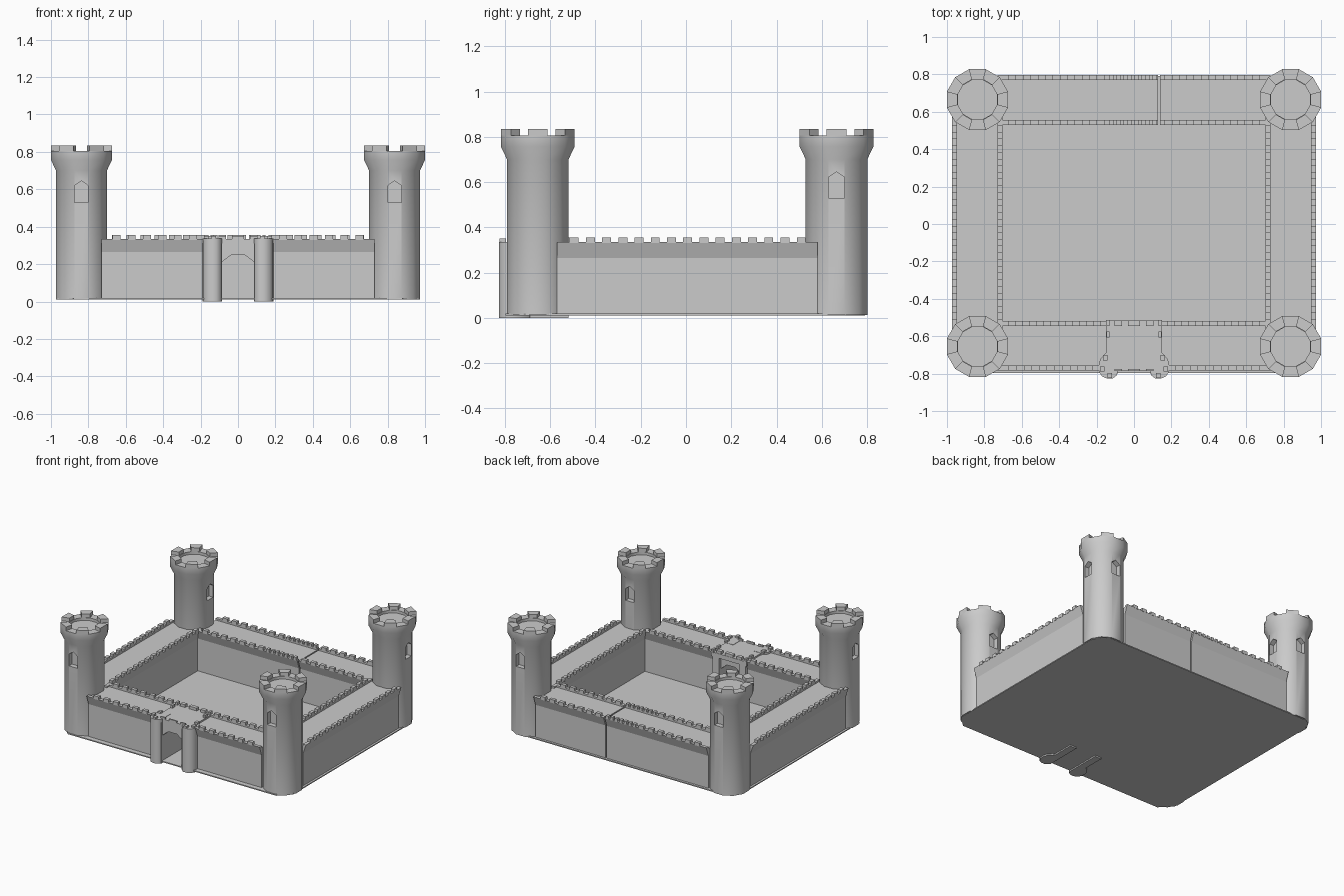
import bpy, bmesh, math
from mathutils import Vector

if "Cube" in bpy.data.objects:
    bpy.data.objects.remove(bpy.data.objects["Cube"])

stone = bpy.data.materials.new("grey stone")
stone.diffuse_color = (0.6, 0.6, 0.6, 1)
stone.use_nodes = True
stone.node_tree.nodes["Principled BSDF"].inputs["Base Color"].default_value = stone.diffuse_color


def finish(name, bm, smooth=False):
    bmesh.ops.recalc_face_normals(bm, faces=bm.faces)
    me = bpy.data.meshes.new(name)
    bm.to_mesh(me)
    bm.free()
    me.materials.append(stone)
    ob = bpy.data.objects.new(name, me)
    bpy.context.collection.objects.link(ob)
    if smooth:
        smooth_shade(ob)
    return ob


def activate(ob):
    bpy.ops.object.select_all(action='DESELECT')
    ob.select_set(True)
    bpy.context.view_layer.objects.active = ob


def smooth_shade(ob):
    activate(ob)
    bpy.ops.object.shade_smooth_by_angle(angle=math.radians(35))


def prism(bm, pts, a, b, place):
    """Extrude a 2D outline from a to b; place(u, v, w) gives the 3D point."""
    ends = [[bm.verts.new(place(u, v, w)) for u, v in pts] for w in (a, b)]
    n = len(pts)
    for e in ends:
        bm.faces.new(e)
    for i in range(n):
        j = (i + 1) % n
        bm.faces.new((ends[0][i], ends[0][j], ends[1][j], ends[1][i]))


def up(u, v, w):
    return (u, v, w)


def box(bm, x0, x1, y0, y1, z0, z1):
    prism(bm, [(x0, y0), (x1, y0), (x1, y1), (x0, y1)], z0, z1, up)


# ---- Corner towers ----
SIDES = 12


def ring(r, cx, cy):
    """Corner points of a 12-sided ring with apothem r."""
    R = r / math.cos(math.pi / SIDES)
    return [(cx + R * math.cos((i - 0.5) * math.tau / SIDES),
             cy + R * math.sin((i - 0.5) * math.tau / SIDES)) for i in range(SIDES)]


def tower(name, cx, cy, windows):
    # shaft, flared head and sunken roof
    bm = bmesh.new()
    profile = [(.136, .012), (.136, .70), (.163, .757), (.163, .806), (.105, .806), (.105, .785)]
    rings = [[bm.verts.new((x, y, z)) for x, y in ring(r, cx, cy)] for r, z in profile]
    bm.faces.new(rings[0])
    bm.faces.new(rings[-1])
    for lo, hi in zip(rings, rings[1:]):
        for i in range(SIDES):
            j = (i + 1) % SIDES
            bm.faces.new((lo[i], lo[j], hi[j], hi[i]))
    body = finish(name, bm)
    # pointed window recesses
    cut = bmesh.new()
    house = [(-.036, .53), (.036, .53), (.036, .62), (0, .645), (-.036, .62)]
    for dx, dy in windows:
        prism(cut, house, .10, .2,
              lambda u, v, w: (cx + dx * w - dy * u, cy + dy * w + dx * u, v))
    cutter = finish("window_cutter", cut)
    cutter.hide_render = True
    mod = body.modifiers.new("windows", 'BOOLEAN')
    mod.operation, mod.object, mod.solver = 'DIFFERENCE', cutter, 'EXACT'
    activate(body)
    bpy.ops.object.modifier_apply(modifier=mod.name)
    bpy.data.objects.remove(cutter)
    smooth_shade(body)
    # merlons on every second side
    bm = bmesh.new()
    outer, inner = ring(.163, cx, cy), ring(.108, cx, cy)
    for i in range(0, SIDES, 2):
        j = (i + 1) % SIDES
        prism(bm, [outer[i], outer[j], inner[j], inner[i]], .80, .834, up)
    finish(name + "_merlons", bm)


tower("front_left_tower", -.837, -.655, [(0, -1), (-1, 0)])
tower("front_right_tower", .837, -.655, [(0, -1), (0, 1)])
tower("back_right_tower", .837, .665, [(1, 0), (0, 1)])
tower("back_left_tower", -.837, .665, [(1, 0), (0, 1)])


# ---- Curtain walls with overhanging parapets ----
def wall(name, along_x, centre, a, b, h, spans):
    """spans: (start, end, spacing, sides) rows of merlons."""
    def place(u, v, w):
        return (w, centre + u, v) if along_x else (centre + u, w, v)
    half = [(h - .024, .012), (h - .024, .265), (h, .335), (h - .026, .335), (h - .026, .322)]
    section = half + [(-u, z) for u, z in reversed(half)]
    bm = bmesh.new()
    prism(bm, section, a, b, place)
    finish(name, bm)
    bm = bmesh.new()
    for start, end, step, sides in spans:
        n = max(1, round((end - start) / step))
        for i in range(n):
            m = start + (i + .5) * (end - start) / n
            for s in sides:
                u0, u1 = s * h, s * (h - .026)
                prism(bm, [(u0, .33), (u1, .33), (u1, .355), (u0, .355)],
                      m - step * .27, m + step * .27, place)
    finish(name + "_merlons", bm)


both = (-1, 1)
for side, s in (("left", -1), ("right", 1)):
    wall(side + "_wall", False, s * .838, -.57, .58, .135, [(-.53, .545, .073, both)])
    lo, hi = sorted((s * .085, s * .73))
    outer, inner = sorted((s * .20, s * .69)), sorted((s * .16, s * .69))
    wall("front_" + side + "_wall", True, -.651, lo, hi, .132,
         [(*outer, .077, (-1,)), (*inner, .077, (1,))])
# the back wall has a narrow joint right of its middle
wall("back_left_wall", True, .663, -.73, .128, .134,
     [(-.69, -.14, .077, both), (-.14, .128, .041, both)])
wall("back_right_wall", True, .663, .138, .73, .134, [(.145, .69, .077, both)])

# ---- Gatehouse ----
bm = bmesh.new()
arch = [(-.09, .334), (-.09, .205), (-.075, .22), (-.035, .25),
        (.035, .25), (.075, .22), (.09, .205), (.09, .334)]
prism(bm, arch, -.787, -.545, lambda u, v, w: (u, w, v))
box(bm, -.15, .15, -.78, -.515, .30, .334)
finish("gate_arch_and_roof", bm)

for side, s in (("left", -1), ("right", 1)):
    # rounded pier beside the gate
    plan = [(.085, -.69), (.085, -.79), (.095, -.812), (.115, -.826), (.145, -.826),
            (.17, -.815), (.187, -.79), (.19, -.76), (.18, -.72), (.15, -.69)]
    bm = bmesh.new()
    prism(bm, [(s * x, y) for x, y in plan], 0, .336, up)
    finish(side + "_gate_pier", bm, True)
    # passage side wall
    bm = bmesh.new()
    box(bm, *sorted((s * .085, s * .14)), -.80, -.52, 0, .31)
    finish(side + "_passage_wall", bm)

bm = bmesh.new()
for x, w in ((-.085, .02), (0, .033), (.085, .02)):
    box(bm, x - w, x + w, -.545, -.517, .33, .355)
    box(bm, x - w, x + w, -.787, -.775, .33, .348)
for s in (-1, 1):
    for y in (-.53, -.59):
        box(bm, s * .138 - .008, s * .138 + .008, y - .016, y + .016, .33, .355)
    for x, y in ((.13, -.81), (.17, -.775), (.155, -.715)):
        box(bm, s * x - .012, s * x + .012, y - .014, y + .014, .33, .35)
finish("gate_merlons", bm)

# ---- Ground slab with clipped corners ----
bm = bmesh.new()
X, Y0, Y1, c = .965, -.797, .79, .085
prism(bm, [(-X + c, Y0), (X - c, Y0), (X, Y0 + c), (X, Y1 - c),
           (X - c, Y1), (-X + c, Y1), (-X, Y1 - c), (-X, Y0 + c)], .010, .018, up)
finish("courtyard_floor", bm)
